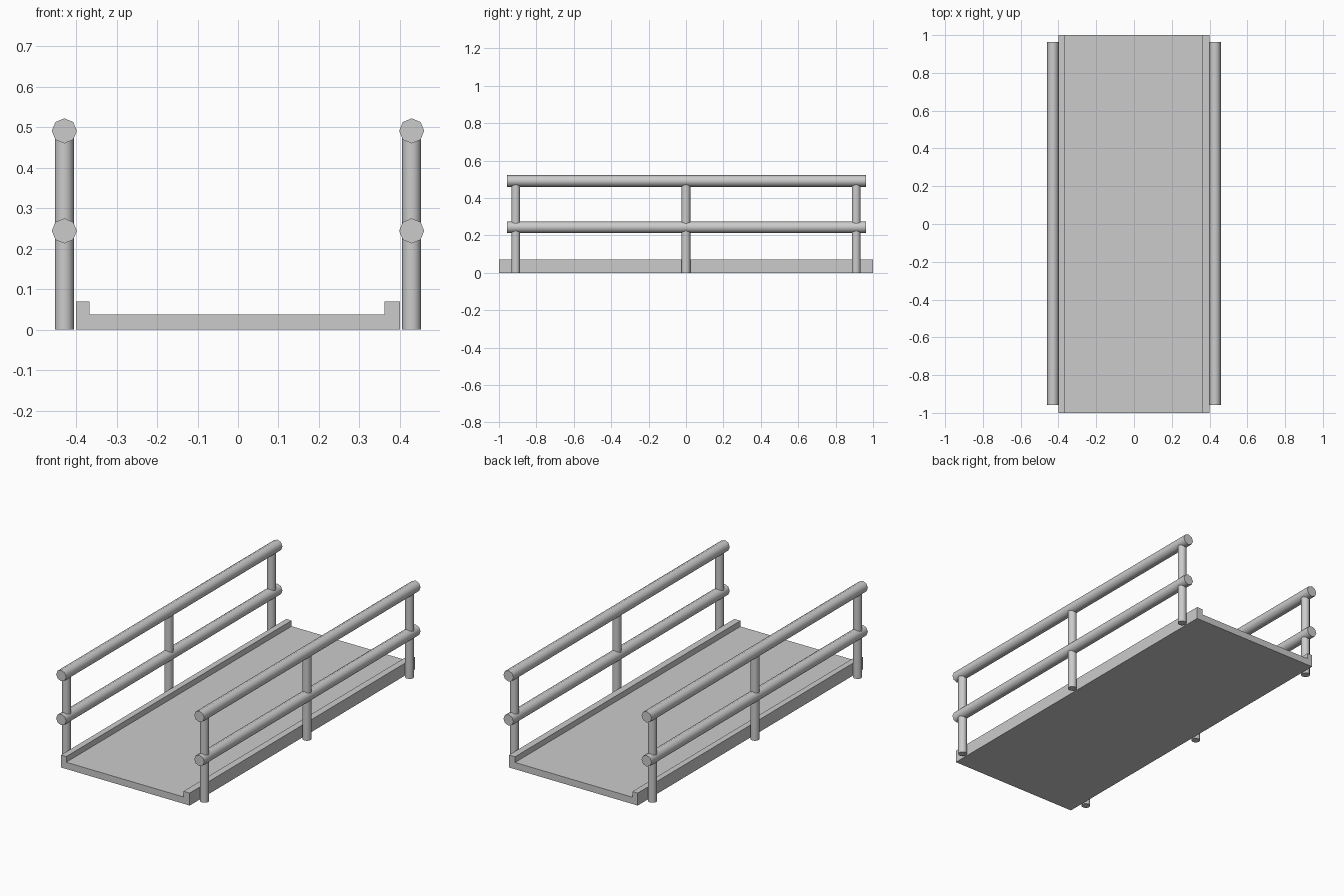
import bpy
import bmesh
import math
from mathutils import Matrix

cube = bpy.data.objects.get("Cube")
if cube:
    bpy.data.objects.remove(cube, do_unlink=True)

grey = bpy.data.materials.new("light grey")
grey.use_nodes = True
GREY = (0.6, 0.6, 0.6, 1)
grey.diffuse_color = GREY
grey.node_tree.nodes["Principled BSDF"].inputs["Base Color"].default_value = GREY


def add_object(name, bm):
    bmesh.ops.recalc_face_normals(bm, faces=bm.faces)
    mesh = bpy.data.meshes.new(name)
    bm.to_mesh(mesh)
    bm.free()
    mesh.materials.append(grey)
    obj = bpy.data.objects.new(name, mesh)
    bpy.context.collection.objects.link(obj)
    return obj


def tube(name, radius, length, centre, sides, along_y=False):
    bm = bmesh.new()
    turn = Matrix.Rotation(math.pi / 2, 4, "X") if along_y else Matrix()
    bmesh.ops.create_cone(bm, cap_ends=True, segments=sides, radius1=radius,
                          radius2=radius, depth=length,
                          matrix=Matrix.Translation(centre) @ turn)
    # Round sides are smooth, end caps stay flat
    for face in bm.faces:
        face.smooth = len(face.verts) == 4
    for edge in bm.edges:
        edge.smooth = all(f.smooth for f in edge.link_faces)
    return add_object(name, bm)


# Deck with raised curbs, extruded from one profile
profile = [(-0.4, 0), (0.4, 0), (0.4, 0.07), (0.362, 0.07), (0.362, 0.038),
           (-0.367, 0.038), (-0.367, 0.07), (-0.4, 0.07)]
bm = bmesh.new()
front = bm.faces.new([bm.verts.new((x, -1, z)) for x, z in profile])
extruded = bmesh.ops.extrude_face_region(bm, geom=[front], use_keep_orig=True)
for v in extruded["geom"]:
    if isinstance(v, bmesh.types.BMVert):
        v.co.y = 1
add_object("deck", bm)

# Handrails and posts on both sides
RAIL_X, TOP_Z, MIDDLE_Z = 0.429, 0.491, 0.244
for side, sign in (("left", 1), ("right", -1)):
    x = sign * RAIL_X
    for level, z in (("top", TOP_Z), ("middle", MIDDLE_Z)):
        tube(f"{side}_{level}_rail", 0.031, 1.92, (x, 0.003, z), 8, True)
    for place, y in (("front", -0.91), ("centre", 0), ("back", 0.91)):
        tube(f"{side}_{place}_post", 0.0235, TOP_Z, (x, y, TOP_Z / 2), 12)
